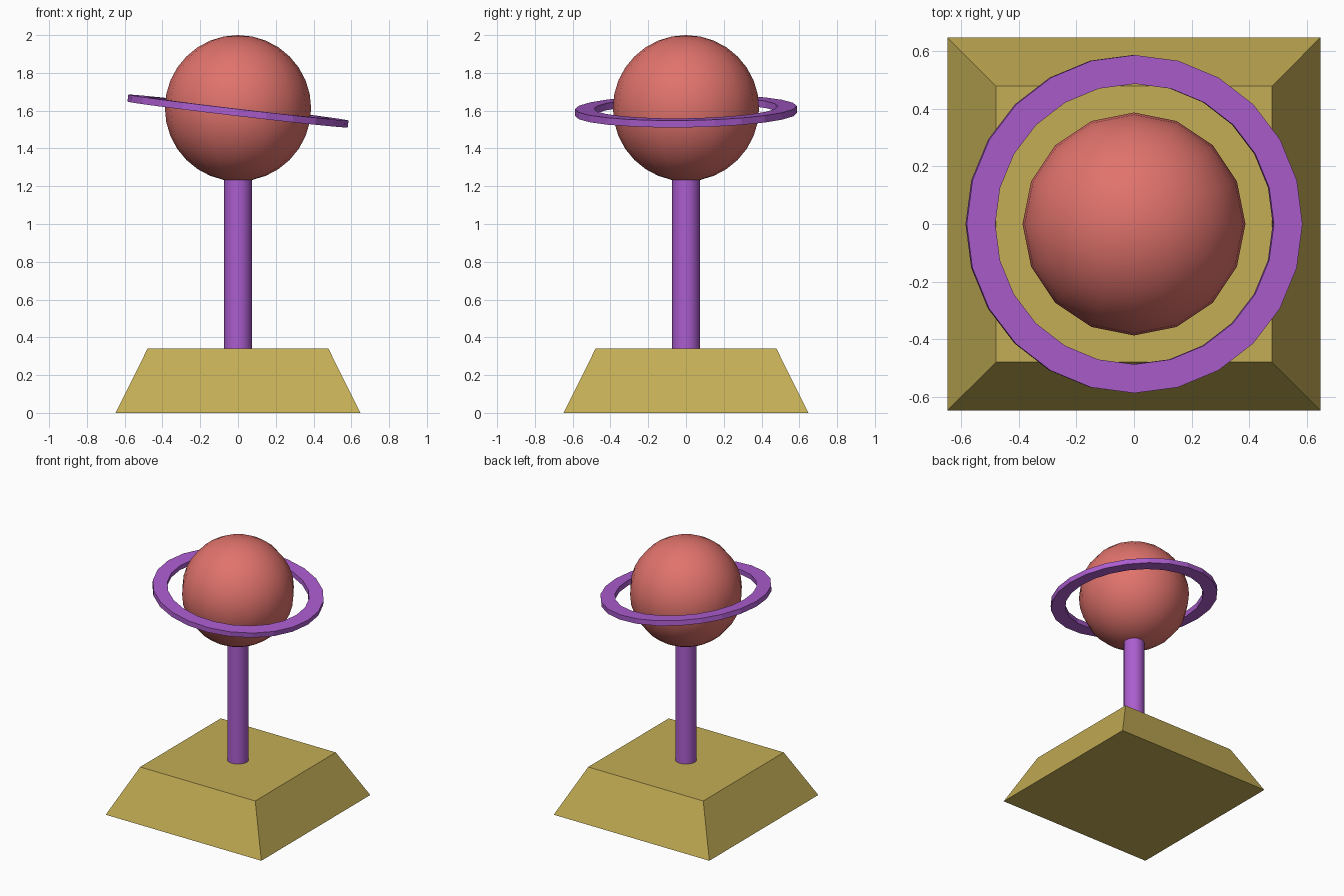
import bpy, bmesh, math

if "Cube" in bpy.data.objects:
    bpy.data.objects.remove(bpy.data.objects["Cube"])


def material(name, rgb):
    m = bpy.data.materials.new(name)
    m.diffuse_color = (*rgb, 1)
    m.use_nodes = True
    m.node_tree.nodes["Principled BSDF"].inputs["Base Color"].default_value = m.diffuse_color
    return m


GOLD = material("gold", (0.55, 0.42, 0.09))
PURPLE = material("purple", (0.41, 0.11, 0.62))
RED = material("red", (0.75, 0.17, 0.15))


def finish(name, mat, smooth_angle=None):
    ob = bpy.context.object
    ob.name = ob.data.name = name
    ob.data.materials.append(mat)
    if smooth_angle:
        bpy.ops.object.shade_smooth_by_angle(angle=math.radians(smooth_angle))
    return ob


# Tapered square base
bpy.ops.mesh.primitive_cone_add(vertices=4, radius1=0.648 * math.sqrt(2),
                                radius2=0.479 * math.sqrt(2), depth=0.34,
                                location=(0, 0, 0.17))
base = bpy.context.object
base.rotation_euler.z = math.radians(45)
bpy.ops.object.transform_apply(location=False, rotation=True, scale=False)
finish("base", GOLD)

# Round post, set slightly into the base and the ball
bpy.ops.mesh.primitive_cylinder_add(vertices=16, radius=0.073, depth=0.93,
                                    location=(0, 0, 0.795))
finish("post", PURPLE, 30)

# Ball
bpy.ops.mesh.primitive_uv_sphere_add(segments=16, ring_count=16, radius=0.387,
                                     location=(0, 0, 1.613))
finish("ball", RED, 40)

# Flat tilted ring: spin a rectangular section around z
bm = bmesh.new()
r_in, r_out, h = 0.487, 0.587, 0.0185
sides = 24
loops = []
for i in range(sides):
    a = 2 * math.pi * i / sides
    loops.append([bm.verts.new((r * math.cos(a), r * math.sin(a), z))
                  for r, z in ((r_in, -h), (r_out, -h), (r_out, h), (r_in, h))])
for i in range(sides):
    p, q = loops[i], loops[(i + 1) % sides]
    for j in range(4):
        k = (j + 1) % 4
        bm.faces.new((p[j], q[j], q[k], p[k]))
bmesh.ops.recalc_face_normals(bm, faces=bm.faces)
mesh = bpy.data.meshes.new("ring")
bm.to_mesh(mesh)
bm.free()
ring = bpy.data.objects.new("ring", mesh)
bpy.context.collection.objects.link(ring)
bpy.ops.object.select_all(action='DESELECT')
ring.select_set(True)
bpy.context.view_layer.objects.active = ring
ring.location = (0, 0, 1.598)
ring.rotation_euler = (math.radians(0.8), math.radians(6.7), 0)
finish("ring", PURPLE)
